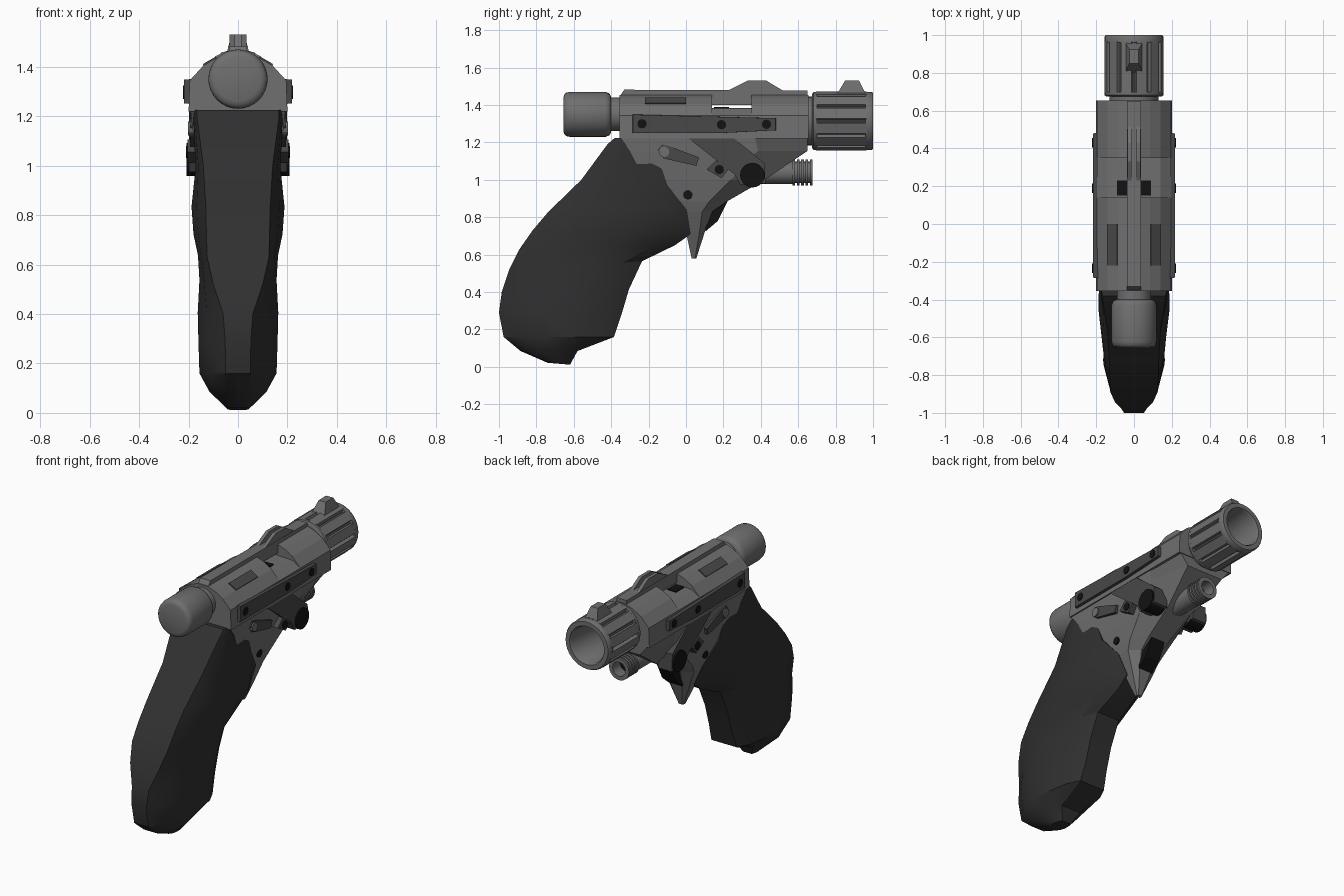
import bpy, bmesh, math
from mathutils import Matrix, Vector

if "Cube" in bpy.data.objects:
    bpy.data.objects.remove(bpy.data.objects["Cube"])


def material(name, v):
    m = bpy.data.materials.new(name)
    m.diffuse_color = (v, v, v, 1)
    m.use_nodes = True
    m.node_tree.nodes["Principled BSDF"].inputs["Base Color"].default_value = m.diffuse_color
    return m


STEEL = material("steel grey", 0.16)
DARK = material("dark steel", 0.065)
GRIP = material("grip charcoal", 0.03)
BLACK = material("black", 0.006)


def finish(bm, name, mat, smooth=None):
    bmesh.ops.recalc_face_normals(bm, faces=bm.faces)
    me = bpy.data.meshes.new(name)
    bm.to_mesh(me)
    bm.free()
    me.materials.append(mat)
    ob = bpy.data.objects.new(name, me)
    bpy.context.collection.objects.link(ob)
    if smooth:
        bpy.ops.object.select_all(action='DESELECT')
        ob.select_set(True)
        bpy.context.view_layer.objects.active = ob
        bpy.ops.object.shade_smooth_by_angle(angle=math.radians(smooth))
    return ob


def bridge(bm, rings, closed=False):
    """Skin a list of vertex rings, capping both ends unless closed."""
    n = len(rings[0])
    pairs = list(zip(rings, rings[1:])) + ([(rings[-1], rings[0])] if closed else [])
    for a, b in pairs:
        for i in range(n):
            j = (i + 1) % n
            bm.faces.new((a[i], a[j], b[j], b[i]))
    if not closed:
        bm.faces.new(rings[0])
        bm.faces.new(rings[-1])


def loft(name, sections, mat, smooth=None):
    bm = bmesh.new()
    bridge(bm, [[bm.verts.new(p) for p in s] for s in sections])
    return finish(bm, name, mat, smooth)


def prism(name, pts, x0, x1, mat, both=True, taper=1.0):
    """Side-profile plate from x0 to x1, repeated on the other side."""
    bm = bmesh.new()
    cy = sum(p[0] for p in pts) / len(pts)
    cz = sum(p[1] for p in pts) / len(pts)
    for s in ((1, -1) if both else (1,)):
        a = [bm.verts.new((s * x0, y, z)) for y, z in pts]
        b = [bm.verts.new((s * x1, cy + (y - cy) * taper, cz + (z - cz) * taper)) for y, z in pts]
        bridge(bm, [a, b])
    return finish(bm, name, mat)


def disc(name, y, z, r, x0, x1, mat, n=12):
    pts = [(y + r * math.cos(2 * math.pi * i / n), z + r * math.sin(2 * math.pi * i / n)) for i in range(n)]
    return prism(name, pts, x0, x1, mat)


def lathe(name, profile, z, mat, n=32, closed=False, smooth=35):
    """Turn (radius, y) points around a lengthwise axis at height z."""
    bm = bmesh.new()
    rings = [[bm.verts.new((r * math.cos(2 * math.pi * i / n), y, z + r * math.sin(2 * math.pi * i / n)))
              for i in range(n)] for r, y in profile]
    bridge(bm, rings, closed)
    return finish(bm, name, mat, smooth)


# Grip: rear point, front point, half width, rear strip, front strip
grip_rows = [
    ((-0.38, 1.225), (-0.20, 1.225), 0.180, 0.165, 0.172),
    ((-0.42, 1.19), (-0.165, 1.17), 0.180, 0.165, 0.175),
    ((-0.56, 1.00), (-0.10, 0.97), 0.172, 0.14, 0.165),
    ((-0.735, 0.83), (0.005, 0.84), 0.188, 0.13, 0.125),
    ((-0.82, 0.73), (0.025, 0.71), 0.180, 0.128, 0.075),
    ((-0.89, 0.63), (-0.06, 0.65), 0.162, 0.125, 0.07),
    ((-0.945, 0.52), (-0.235, 0.565), 0.156, 0.10, 0.08),
    ((-0.985, 0.40), (-0.305, 0.415), 0.163, 0.06, 0.08),
    ((-1.00, 0.29), (-0.345, 0.28), 0.160, 0.052, 0.08),
    ((-0.975, 0.16), (-0.385, 0.16), 0.156, 0.05, 0.09),
    ((-0.885, 0.085), (-0.58, 0.085), 0.115, 0.045, 0.07),
    ((-0.74, 0.022), (-0.62, 0.012), 0.045, 0.03, 0.03),
]
sections = []
for rear, front, w, rb, fb in grip_rows:
    half = [(0, rb), (0.16, rb + (w - rb) * 0.65), (0.38, w), (0.62, w * 0.985),
            (0.86, fb + (w - fb) * 0.6), (1, fb)]
    r, f = Vector(rear), Vector(front)
    right = [(x, *r.lerp(f, u)) for u, x in half]
    sections.append(right + [(-x, y, z) for x, y, z in reversed(right)])
loft("grip", sections, GRIP, 25)

# Frame below the slide, narrowing to the guard spur
frame_rows = [(1.23, -0.355, 0.65, 0.193, 0.19), (1.155, -0.30, 0.65, 0.185, 0.13),
              (1.0, -0.22, 0.42, 0.16, 0.085), (0.885, -0.12, 0.22, 0.135, 0.07),
              (0.83, -0.05, 0.14, 0.118, 0.06), (0.72, 0.0, 0.10, 0.075, 0.04),
              (0.58, 0.03, 0.055, 0.018, 0.012)]
sections = []
for z, y0, y1, w, fw in frame_rows:
    right = [(w, y0, z), (w, y0 + (y1 - y0) * 0.72, z), (fw, y1, z)]
    sections.append(right + [(-x, y, z) for x, y, z in reversed(right)])
loft("frame", sections, STEEL)

# Slide: three segments, the middle one cut down for the ports
full = [(0.035, 1.455), (0.085, 1.437), (0.14, 1.405), (0.195, 1.345), (0.20, 1.22)]
cut = [(0.035, 1.385), (0.085, 1.383), (0.14, 1.38), (0.195, 1.345), (0.20, 1.22)]
for name, y0, y1, prof in (("slide_rear", -0.355, 0.14, full), ("slide_port", 0.14, 0.35, cut),
                           ("slide_front", 0.35, 0.655, full)):
    ring = prof + [(-x, z) for x, z in reversed(prof)]
    loft(name, [[(x, y, z) for x, z in ring] for y in (y0, y1)], STEEL)
prism("port_floor", [(0.15, 1.38), (0.23, 1.38), (0.23, 1.39), (0.15, 1.39)], 0.03, 0.09, BLACK)

# Top rail and raised rear sight hump
prism("top_rail", [(-0.355, 1.40), (-0.355, 1.445), (-0.33, 1.482), (0.65, 1.478), (0.65, 1.40)],
      -0.036, 0.036, STEEL, False)
prism("sight_hump", [(0.21, 1.47), (0.33, 1.53), (0.43, 1.53), (0.53, 1.47)], 0.012, 0.034, STEEL)

# Dark inlays on the sloping slide top
bm = bmesh.new()
for s in (1, -1):
    lo = [(s * x, y, z) for y in (-0.22, 0.0) for x, z in ((0.086, 1.434), (0.138, 1.404))]
    a = [bm.verts.new(lo[i]) for i in (0, 1, 3, 2)]
    b = [bm.verts.new(v.co + Vector((s * 0.004, 0, 0.007))) for v in a]
    bridge(bm, [a, b])
finish(bm, "slide_inlays", DARK)

# Side plates, diagonal arms, levers
prism("side_plate", [(-0.29, 1.25), (-0.29, 1.35), (0.485, 1.33), (0.485, 1.265), (0.19, 1.25)],
      0.17, 0.218, DARK, taper=0.985)
prism("side_arm", [(-0.03, 1.255), (0.215, 1.255), (0.42, 1.09), (0.425, 0.98), (0.29, 0.975), (0.26, 1.03)],
      0.10, 0.198, DARK)
prism("pin_mount", [(0.11, 1.055), (0.16, 1.105), (0.23, 1.06), (0.19, 1.01)], 0.12, 0.205, DARK)
prism("safety_lever", [(-0.15, 1.16), (-0.13, 1.19), (-0.09, 1.18), (0.07, 1.12), (0.055, 1.075), (-0.12, 1.115)],
      0.12, 0.195, DARK)
disc("lever_pivot", -0.117, 1.15, 0.028, 0.15, 0.203, STEEL)
disc("large_knob", 0.355, 1.025, 0.066, 0.10, 0.208, BLACK, 20)
for i, (y, z, x) in enumerate([(-0.235, 1.30, 0.222), (0.19, 1.295, 0.222), (0.43, 1.297, 0.222),
                               (0.178, 1.055, 0.21), (0.01, 0.92, 0.148)]):
    disc("screw_%d" % i, y, z, 0.025, 0.10, x, BLACK)

# Trigger
prism("trigger", [(0.23, 0.90), (0.17, 0.78), (0.105, 0.725), (0.09, 0.85)], -0.05, 0.05, BLACK, False)

# Rear bolt knob
lathe("bolt_neck", [(0.09, -0.42), (0.09, -0.33)], 1.35, STEEL)
lathe("bolt_knob", [(0.09, -0.656), (0.107, -0.65), (0.116, -0.64), (0.12, -0.62),
                    (0.12, -0.43), (0.112, -0.41), (0.095, -0.40)], 1.35, STEEL, smooth=50)

# Fluted muzzle
ZM = 1.315
lathe("barrel_neck", [(0.13, 0.63), (0.13, 0.70)], ZM, STEEL)
lathe("muzzle_core", [(0.136, 0.69), (0.136, 0.97), (0.118, 0.97), (0.118, 0.69)], ZM, DARK, closed=True)
lathe("muzzle_rear_ring", [(0.145, 0.675), (0.156, 0.682), (0.156, 0.70), (0.10, 0.70), (0.10, 0.675)],
      ZM, STEEL, closed=True)
lathe("muzzle_front_ring", [(0.156, 0.96), (0.156, 0.99), (0.15, 1.0), (0.122, 1.0), (0.114, 0.985),
                            (0.114, 0.72), (0.12, 0.72), (0.12, 0.96)], ZM, STEEL, closed=True)
bm = bmesh.new()
for k in range(12):
    m = (Matrix.Translation((0, 0.83, ZM)) @ Matrix.Rotation(math.radians(15 + 30 * k), 4, 'Y')
         @ Matrix.Translation((0, 0, 0.142)) @ Matrix.Diagonal((0.058, 0.27, 0.026, 1)))
    bmesh.ops.create_cube(bm, size=1, matrix=m)
finish(bm, "muzzle_ribs", STEEL)

# Front sight, narrower at the top
sight = [(0.80, 1.45, 0.045), (0.82, 1.48, 0.04), (0.85, 1.53, 0.025), (0.925, 1.53, 0.025),
         (0.95, 1.48, 0.04), (0.965, 1.45, 0.045)]
loft("front_sight", [[(s * w, y, z) for y, z, w in sight] for s in (-1, 1)], STEEL)

# Under-barrel rod with ringed hollow tip
lathe("lower_rod", [(0.062, 0.30), (0.062, 0.58)], 1.04, STEEL)
tip = [(0.045, 0.57)]
for k in range(5):
    y = 0.57 + k * 0.023
    tip += [(0.07, y), (0.07, y + 0.014), (0.057, y + 0.014), (0.057, y + 0.023)]
lathe("rod_tip", tip[:-2] + [(0.045, 0.676)], 1.04, STEEL, n=24, closed=True)
lathe("rod_bore", [(0.046, 0.57), (0.046, 0.60)], 1.04, BLACK, n=24)
